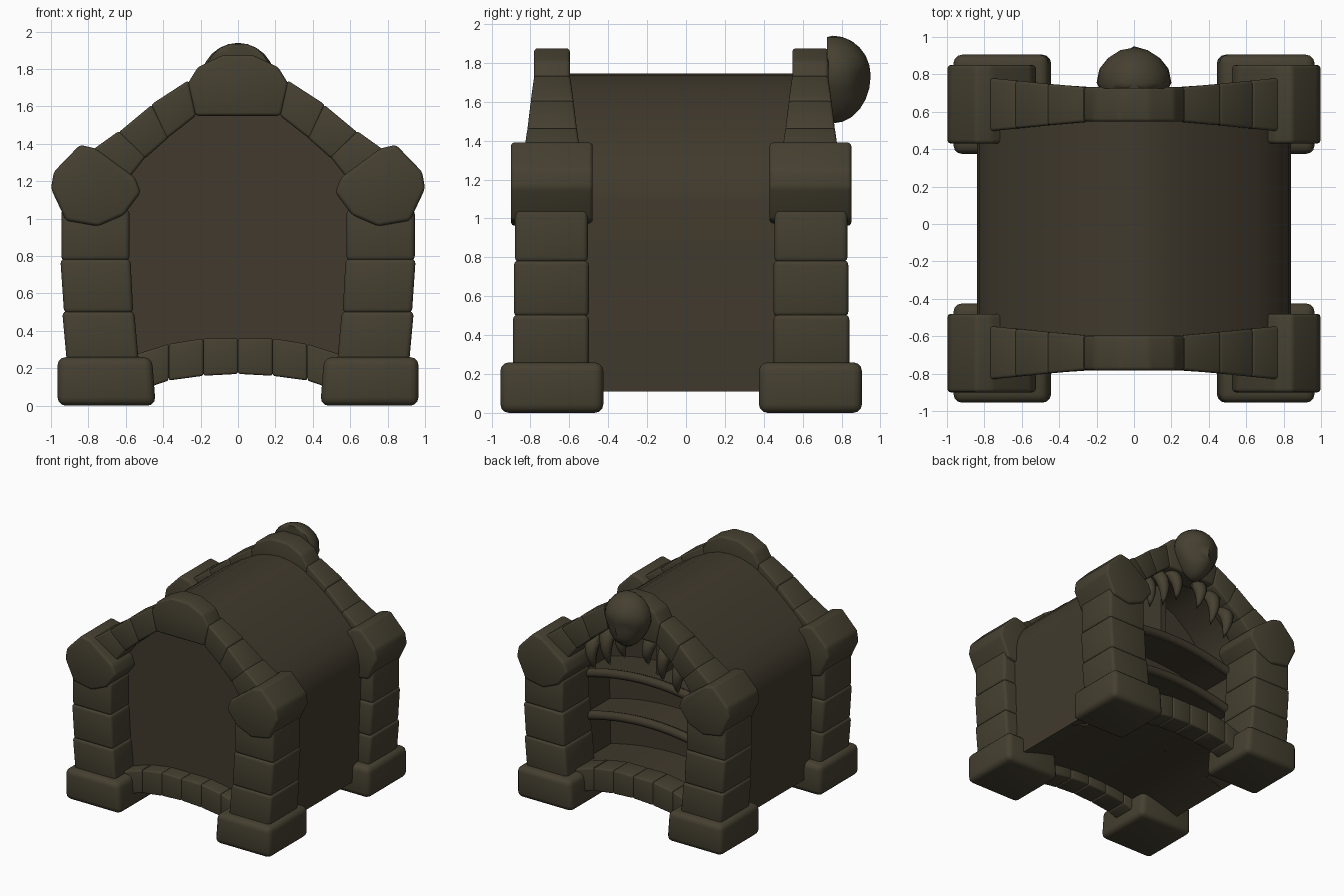
import bpy, bmesh, math
from mathutils import Vector

if "Cube" in bpy.data.objects:
    bpy.data.objects.remove(bpy.data.objects["Cube"])

def mat(name, c):
    m = bpy.data.materials.new(name)
    m.diffuse_color = (*c, 1)
    m.use_nodes = True
    m.node_tree.nodes["Principled BSDF"].inputs["Base Color"].default_value = m.diffuse_color
    return m

STONE = mat("olive stone", (0.060, 0.051, 0.030))
WOOD = mat("brown board", (0.052, 0.042, 0.026))
YC = -0.025          # the two arches mirror about this plane

def finish(name, bm, m, angle=35, bevel=0):
    bmesh.ops.recalc_face_normals(bm, faces=bm.faces)
    if bevel:
        bmesh.ops.bevel(bm, geom=bm.edges[:], offset=bevel, segments=3,
                        profile=0.5, affect='EDGES', clamp_overlap=True)
    me = bpy.data.meshes.new(name)
    bm.to_mesh(me)
    bm.free()
    me.materials.append(m)
    for p in me.polygons:
        p.use_smooth = True
    me.set_sharp_from_angle(angle=math.radians(angle))
    ob = bpy.data.objects.new(name, me)
    bpy.context.collection.objects.link(ob)
    return ob

def prism(name, pts, y0, y1, m, bevel=0, angle=35, flare=None):
    """Extrude an xz outline from y0 to y1; flare(x) widens it in y."""
    f = flare or (lambda x: 0)
    s = 1 if y1 > y0 else -1
    bm = bmesh.new()
    a = [bm.verts.new((x, y0 - s * f(x), z)) for x, z in pts]
    b = [bm.verts.new((x, y1 + s * f(x), z)) for x, z in pts]
    bm.faces.new(a)
    bm.faces.new(b[::-1])
    n = len(pts)
    for i in range(n):
        j = (i + 1) % n
        bm.faces.new((a[j], a[i], b[i], b[j]))
    return finish(name, bm, m, angle, bevel)

# Stones on the +x side: name, outline, near and far depth from the middle plane, bevel
stones = [
    ("base_stone", [(.44, 0), (.965, 0), (.965, .26), (.46, .26)], .4, .93, .045),
    ("pillar_low", [(.53, .23), (.915, .23), (.94, .505), (.555, .505)], .475, .865, .025),
    ("pillar_mid", [(.56, .495), (.93, .495), (.95, .785), (.575, .785)], .475, .86, .025),
    ("pillar_high", [(.58, .775), (.945, .775), (.945, 1.05), (.58, 1.05)], .48, .855, .025),
    ("cap_stone", [(.52, 1.14), (.61, 1.02), (.75, .96), (.92, .99), (1.0, 1.16),
                   (.985, 1.25), (.845, 1.395), (.76, 1.375), (.55, 1.22)], .455, .875, .02),
    ("arch_low", [(.49, 1.335), (.635, 1.47), (.81, 1.345), (.62, 1.17)], .57, .757, .016),
    ("arch_mid", [(.37, 1.435), (.46, 1.61), (.64, 1.46), (.5, 1.32)], .57, .757, .016),
    ("arch_high", [(.225, 1.55), (.265, 1.74), (.465, 1.61), (.385, 1.425)], .57, .757, .016),
]
sill = [(0, .36, .17), (.185, .36, .16), (.37, .33, .135), (.56, .27, .07)]
keystone = [(-.228, 1.55), (.228, 1.55), (.27, 1.72), (.215, 1.81), (.08, 1.875),
            (-.08, 1.875), (-.215, 1.81), (-.27, 1.72)]
widen = lambda x: .1 * max(0, abs(x) - .28)
for face, fy in (("front", -1), ("back", 1)):
    prism(face + "_keystone", keystone, YC + fy * .572, YC + fy * .757, STONE, .018)
    for side, sx in (("right", 1), ("left", -1)):
        for name, pts, d0, d1, bev in stones:
            prism(f"{face}_{side}_{name}", [(sx * x, z) for x, z in pts], YC + fy * d0, YC + fy * d1,
                  STONE, bev, flare=widen if name.startswith("arch") else None)
        for i in range(3):
            (xa, ta, ba), (xb, tb, bb) = sill[i], sill[i + 1]
            prism(f"{face}_{side}_sill_stone", [(sx * xa, ba), (sx * xb, bb), (sx * xb, tb), (sx * xa, ta)],
                  YC + fy * .54, YC + fy * .74, STONE, .013)

def arch_line(top, drop, w, n=12):
    return [(w * (2 * i / n - 1), top - drop * (2 * i / n - 1) ** 2) for i in range(n + 1)]

# Vaulted body with an arched underside, and a recess at the back
BACK = .15
half = [(.81, .11), (.84, 1.08), (.825, 1.18), (.77, 1.29), (.66, 1.40), (.5, 1.525),
        (.35, 1.625), (.2, 1.705), (.1, 1.735)]
outer = half + [(0, 1.745)] + [(-x, z) for x, z in reversed(half)]
rh = [(.60, .2), (.62, 1.1), (.58, 1.28), (.46, 1.42), (.3, 1.55), (.15, 1.61)]
recess = rh + [(0, 1.63)] + [(-x, z) for x, z in reversed(rh)]
under = arch_line(.25, .14, .81)
prism("vault_body", outer + under[1:-1], YC - .6, BACK, WOOD)
prism("vault_back", outer + recess[::-1], BACK, YC + .59, WOOD)
prism("front_panel", [(x * .97, max(z - .02, .2)) for x, z in outer], -.64, -.59, WOOD)

# Arched floor and shelves with rounded lips
for name, top, drop, w, thick, y1 in (("floor_board", .34, .09, .64, .09, .56),
                                      ("lower_shelf", .73, .09, .62, .05, .47),
                                      ("upper_shelf", 1.09, .09, .62, .05, .47)):
    line = arch_line(top, drop, w)
    prism(name, line + [(x, z - thick) for x, z in reversed(line)], BACK - .02, y1, WOOD)
    if name != "floor_board":
        cu = bpy.data.curves.new(name + "_lip", 'CURVE')
        cu.dimensions = '3D'
        cu.bevel_depth = .038
        cu.bevel_resolution = 2
        sp = cu.splines.new('POLY')
        sp.points.add(len(line) - 1)
        for p, (x, z) in zip(sp.points, line):
            p.co = (x, y1, z - .02, 1)
        cu.materials.append(WOOD)
        bpy.context.collection.objects.link(bpy.data.objects.new(name + "_lip", cu))

# Upright divider above the upper shelf
prism("divider", [(-.025, 1.07), (.025, 1.07), (.025, 1.64), (-.025, 1.64)], BACK - .02, .37, WOOD)

# Curved fangs hanging under the back arch
def fang(name, root, tip, r):
    bm = bmesh.new()
    root, tip = Vector(root), Vector(tip)
    bow = Vector((0, .05, 0))
    rings = []
    for i in range(6):
        t = i / 6
        c = root.lerp(tip, t) + bow * math.sin(math.pi * t)
        rr = r * (1 - t) ** .7 * (.8 if i == 0 else 1.1)
        rings.append([bm.verts.new(c + Vector((rr * math.cos(k * math.pi / 4), rr * math.sin(k * math.pi / 4), 0)))
                      for k in range(8)])
    end = bm.verts.new(tip)
    bm.faces.new(rings[0])
    for a, b in zip(rings, rings[1:]):
        for k in range(8):
            bm.faces.new((a[k], a[k - 1], b[k - 1], b[k]))
    for k in range(8):
        bm.faces.new((rings[-1][k], rings[-1][k - 1], end))
    finish(name, bm, STONE, 50)

for sx in (1, -1):
    for x, z, l in ((.14, 1.58, .27), (.28, 1.53, .32), (.42, 1.43, .29)):
        fang("back_fang", (sx * x, .62, z), (sx * (x - .03), .66, z - l), .068)

# Skull ornament, flat against the back keystone, narrowing to the jaw, with eye hollows
bm = bmesh.new()
bmesh.ops.create_uvsphere(bm, u_segments=16, v_segments=12, radius=1)
for v in bm.verts:
    x, y, z = v.co
    if z < 0:
        x *= 1 + .35 * z
        z *= 1.2
    for ex in (-.42, .42):
        d = (Vector((x, y, z)) - Vector((ex, .85, -.2))).length
        if d < .45:
            y -= .28 * (1 - d / .45)
    v.co = (.2 * x, max(.725, .755 + .195 * y), 1.735 + .205 * z)
finish("skull_ornament", bm, STONE, 50)
